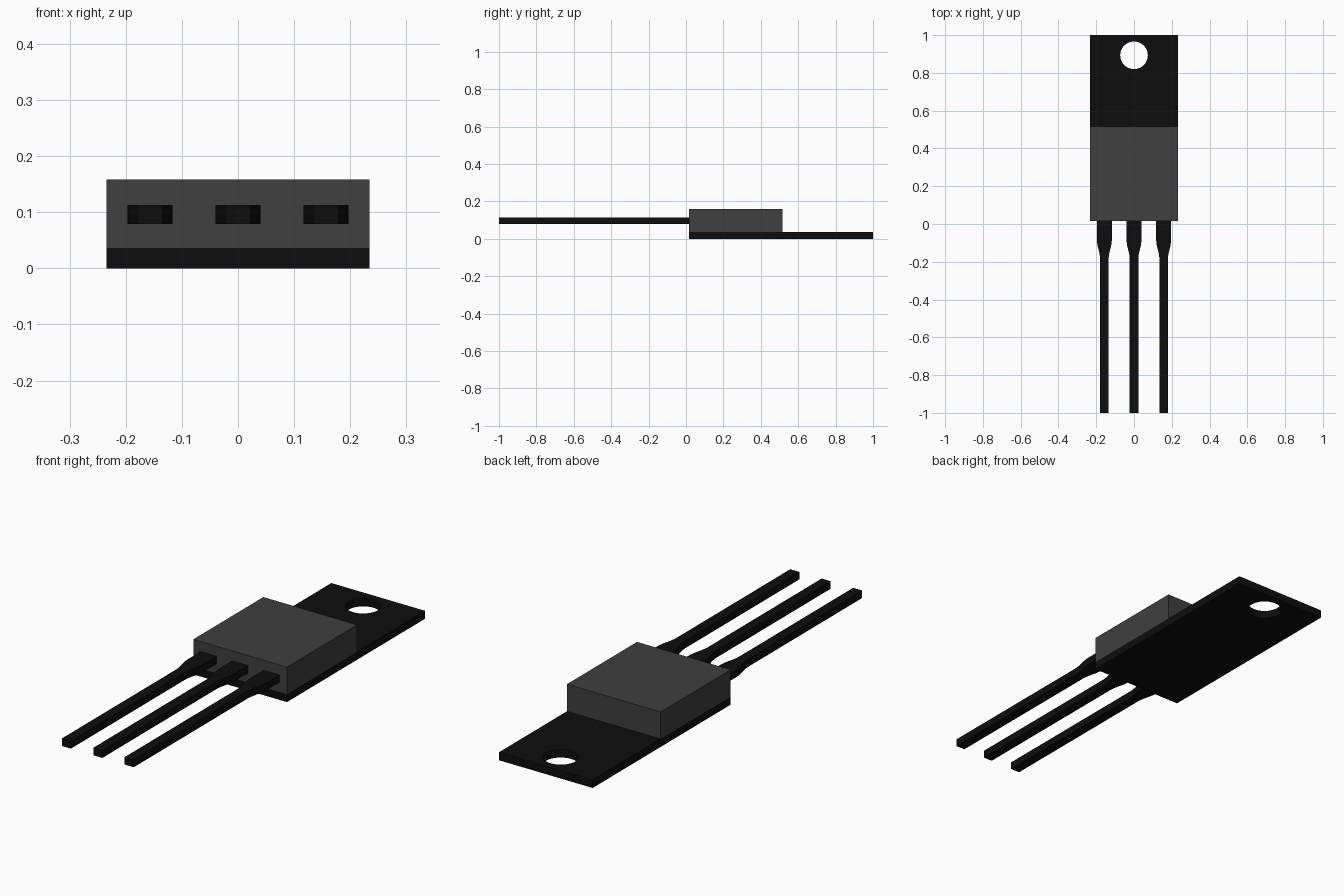
import bpy, bmesh, math
from mathutils import Vector

if "Cube" in bpy.data.objects:
    bpy.data.objects.remove(bpy.data.objects["Cube"])


def material(name, value):
    m = bpy.data.materials.new(name)
    m.diffuse_color = (value, value, value, 1)
    m.use_nodes = True
    m.node_tree.nodes["Principled BSDF"].inputs["Base Color"].default_value = m.diffuse_color
    return m


def prism(name, loops, z0, z1, mat):
    """Fill flat outlines (extra loops are holes) and extrude from z0 to z1."""
    bm = bmesh.new()
    for loop in loops:
        vs = [bm.verts.new((x, y, z0)) for x, y in loop]
        for a, b in zip(vs, vs[1:] + vs[:1]):
            bm.edges.new((a, b))
    bmesh.ops.triangle_fill(bm, use_beauty=True, edges=bm.edges[:])
    ext = bmesh.ops.extrude_face_region(bm, geom=bm.faces[:], use_keep_orig=True)
    top = [g for g in ext["geom"] if isinstance(g, bmesh.types.BMVert)]
    bmesh.ops.translate(bm, verts=top, vec=Vector((0, 0, z1 - z0)))
    bmesh.ops.recalc_face_normals(bm, faces=bm.faces[:])
    bmesh.ops.dissolve_limit(bm, angle_limit=0.01, verts=bm.verts[:], edges=bm.edges[:])
    me = bpy.data.meshes.new(name)
    bm.to_mesh(me)
    bm.free()
    me.materials.append(mat)
    ob = bpy.data.objects.new(name, me)
    bpy.context.collection.objects.link(ob)
    return ob


def rect(w, y0, y1):
    return [(-w, y0), (w, y0), (w, y1), (-w, y1)]


metal = material("dark_metal", 0.004)
plastic = material("grey_plastic", 0.05)
W, Y0 = 0.234, 0.015

# Mounting plate with round screw hole
hole = [(0.073 * math.cos(math.tau * i / 48), 0.893 + 0.073 * math.sin(math.tau * i / 48))
        for i in range(48)]
prism("mounting_plate", [rect(W, Y0, 1.0), hole], 0, 0.036, metal)

# Moulded body
prism("body", [rect(W, Y0, 0.515)], 0.036, 0.158, plastic)

# Three leads, wide at the body and tapering to thin legs
half = [(0.04, Y0 + 0.005), (0.04, -0.085), (0.036, -0.115), (0.027, -0.15),
        (0.0225, -0.18), (0.0225, -1.0)]
for label, cx in (("left", -0.157), ("middle", 0), ("right", 0.157)):
    outline = [(cx + x, y) for x, y in half] + [(cx - x, y) for x, y in reversed(half)]
    prism(label + "_lead", [outline], 0.079, 0.113, metal)
